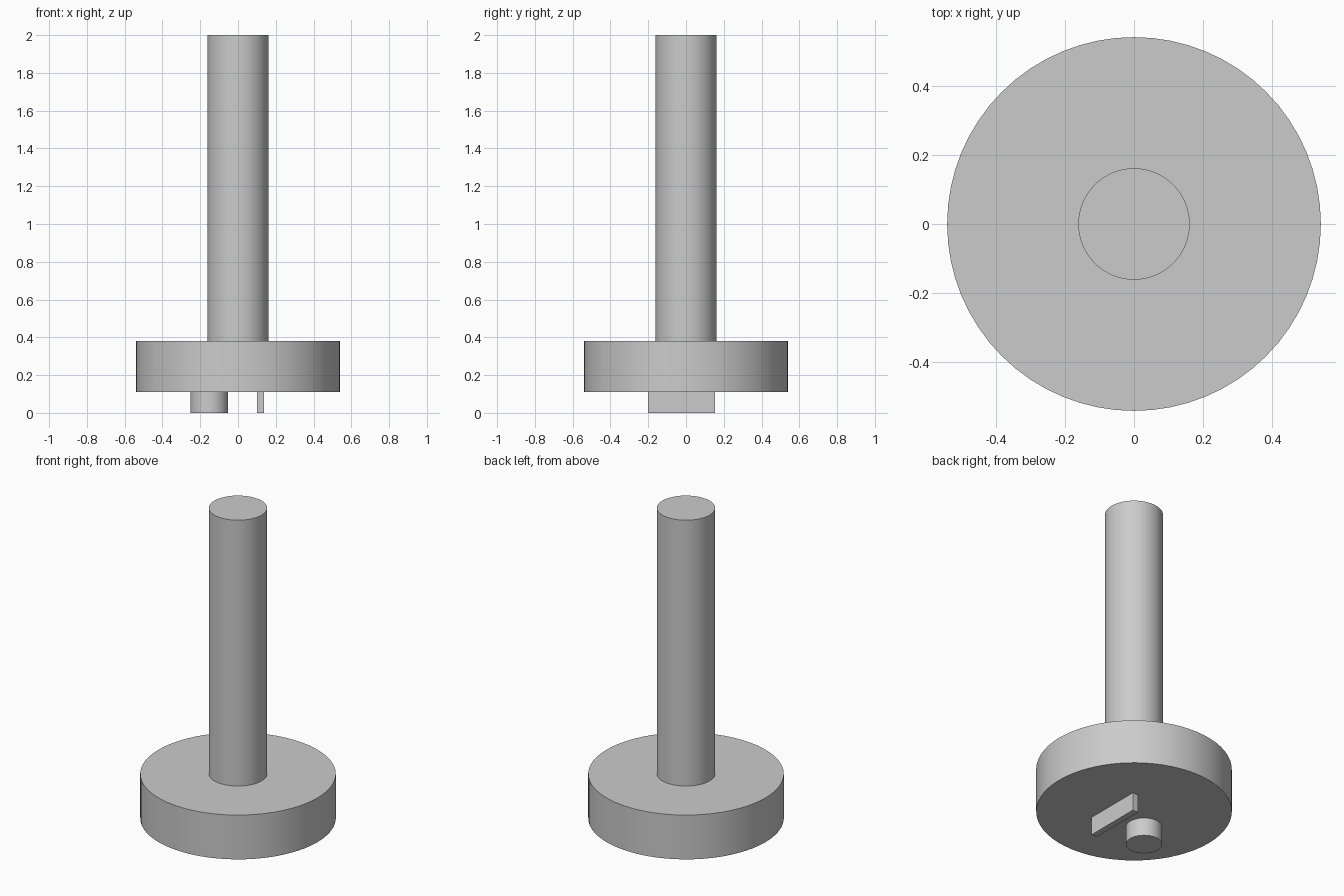
import bpy
import math

if "Cube" in bpy.data.objects:
    bpy.data.objects.remove(bpy.data.objects["Cube"], do_unlink=True)

grey = bpy.data.materials.new("plain grey")
grey.use_nodes = True
colour = (0.6, 0.6, 0.6, 1)
grey.diffuse_color = colour
next(n for n in grey.node_tree.nodes if n.type == "BSDF_PRINCIPLED").inputs["Base Color"].default_value = colour


def finish(name):
    obj = bpy.context.object
    obj.name = name
    obj.data.materials.append(grey)
    return obj


def cylinder(name, radius, bottom, top, x=0, y=0, sides=64):
    bpy.ops.mesh.primitive_cylinder_add(
        vertices=sides, radius=radius, depth=top - bottom,
        location=(x, y, (bottom + top) / 2))
    obj = finish(name)
    bpy.ops.object.shade_smooth_by_angle(angle=math.radians(30))
    return obj


# Handle and pressing disc
cylinder("handle", 0.161, 0.38, 2.0)
cylinder("base_disc", 0.54, 0.11, 0.38)

# Plain round boss under the disc
cylinder("underside_boss", 0.10, 0, 0.11, x=-0.152, y=-0.095, sides=48)

# Plain straight rib under the disc
bpy.ops.mesh.primitive_cube_add(size=1, location=(0.119, -0.023, 0.055))
rib = finish("underside_rib")
rib.scale = (0.038, 0.355, 0.11)
bpy.ops.object.transform_apply(location=False, rotation=False, scale=True)
